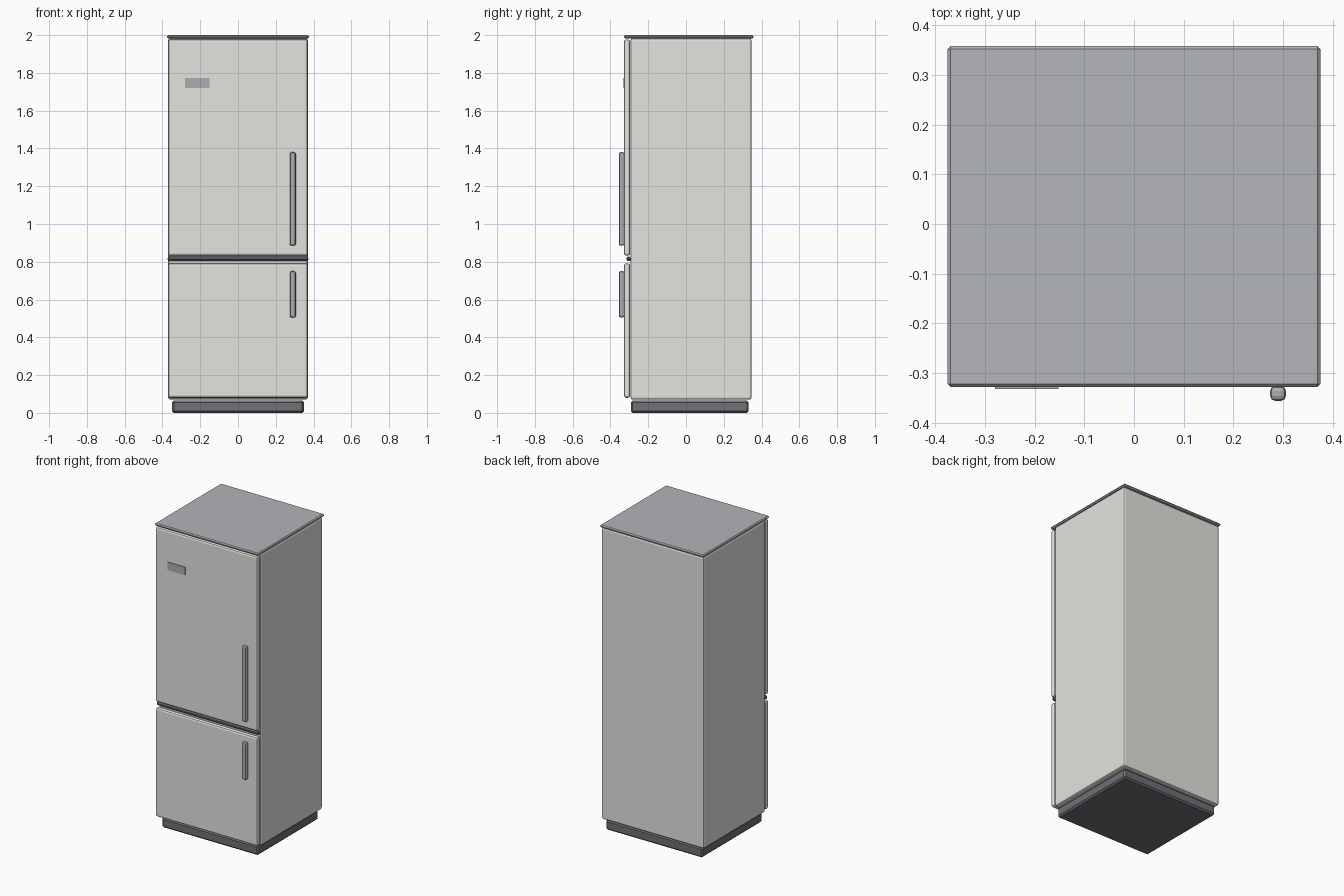
import bpy, bmesh

if "Cube" in bpy.data.objects:
    bpy.data.objects.remove(bpy.data.objects["Cube"])

def material(name, rgb):
    m = bpy.data.materials.new(name)
    m.diffuse_color = (*rgb, 1)
    m.use_nodes = True
    m.node_tree.nodes["Principled BSDF"].inputs["Base Color"].default_value = m.diffuse_color
    return m

enamel = material("enamel", (0.78, 0.77, 0.74))
dark = material("dark_grey", (0.16, 0.16, 0.18))
metal = material("metal", (0.42, 0.42, 0.45))
lid = material("lid_grey", (0.45, 0.46, 0.48))

def box(name, x, y, z, mat, bevel=0.0, segments=1):
    """Chamfered box from (min, max) ranges on each axis."""
    me = bpy.data.meshes.new(name)
    bm = bmesh.new()
    bmesh.ops.create_cube(bm, size=1)
    for v in bm.verts:
        v.co = [(a + b) / 2 + c * (b - a) for c, (a, b) in zip(v.co, (x, y, z))]
    if bevel:
        bmesh.ops.bevel(bm, geom=bm.edges[:], offset=bevel, segments=segments,
                        profile=0.5, affect='EDGES')
    bm.to_mesh(me)
    bm.free()
    me.materials.append(mat)
    ob = bpy.data.objects.new(name, me)
    bpy.context.collection.objects.link(ob)
    return ob

# Cabinet, plinth and top panel
box("cabinet", (-0.37, 0.37), (-0.294, 0.347), (0.07, 1.983), enamel, 0.012, 2)
box("plinth", (-0.35, 0.35), (-0.292, 0.332), (0.0, 0.066), dark, 0.01)
box("top_panel", (-0.375, 0.375), (-0.328, 0.358), (1.983, 2.0), lid, 0.006)

# Doors, each with its handle: door z range, handle z range
for name, door_z, handle_z in (("fridge", (0.832, 1.977), (0.885, 1.38)),
                               ("freezer", (0.08, 0.792), (0.505, 0.75))):
    box(name + "_door", (-0.37, 0.37), (-0.328, -0.296), door_z, enamel, 0.012, 2)
    box(name + "_handle", (0.274, 0.306), (-0.356, -0.326), handle_z, metal, 0.01, 2)

# Divider strip between the doors and the blank badge plate
box("door_divider", (-0.372, 0.372), (-0.316, -0.292), (0.804, 0.827), dark, 0.007)
box("badge_plate", (-0.28, -0.152), (-0.332, -0.326), (1.72, 1.772), metal)
